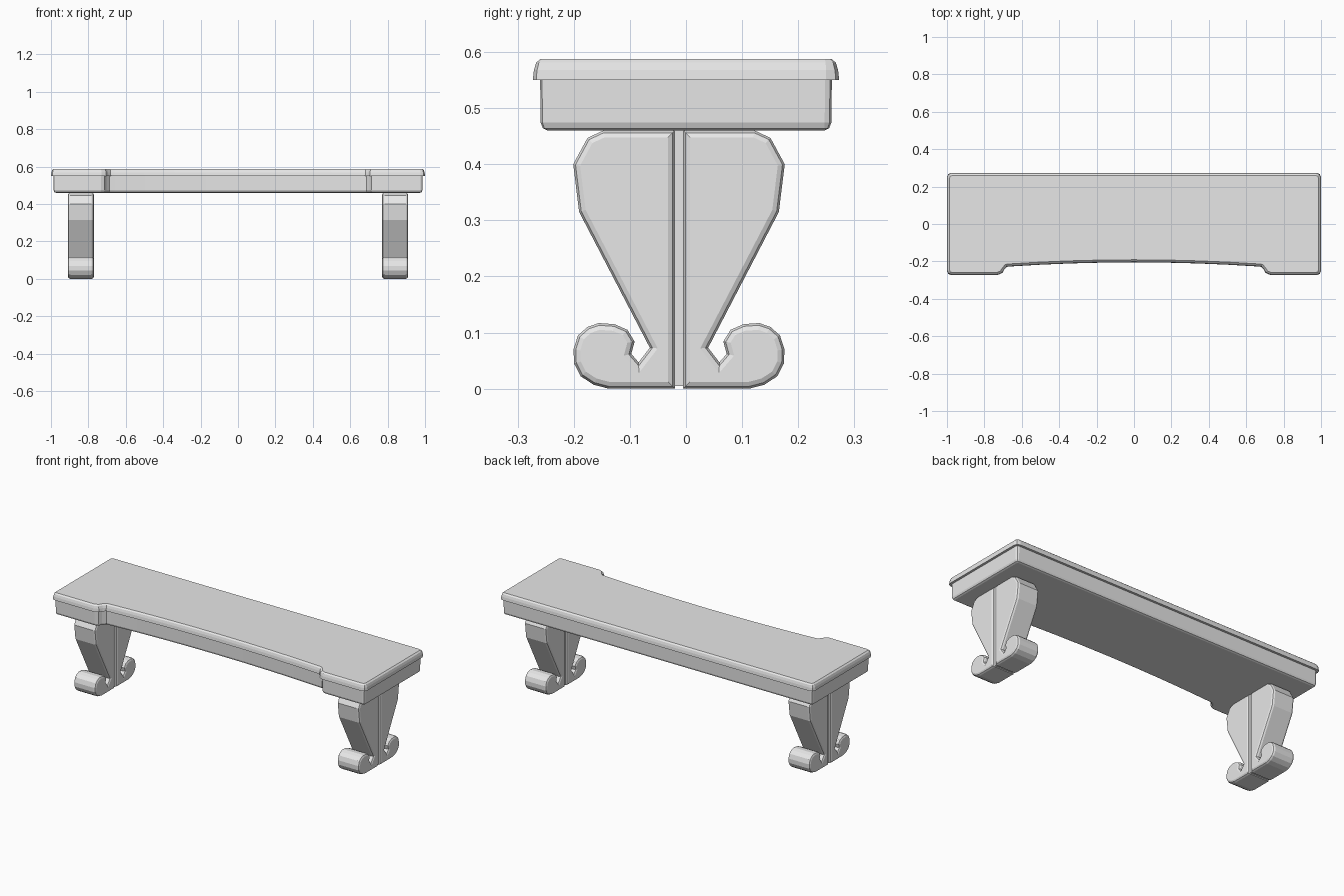
import bpy, bmesh
from mathutils import Vector

if "Cube" in bpy.data.objects:
    bpy.data.objects.remove(bpy.data.objects["Cube"], do_unlink=True)

grey = bpy.data.materials.new("plain_grey")
grey.use_nodes = True
colour = (0.8, 0.8, 0.8, 1)
grey.diffuse_color = colour
grey.node_tree.nodes["Principled BSDF"].inputs["Base Color"].default_value = colour


def inset(points, amount):
    """Move a counter-clockwise outline inward with mitred corners."""
    result = []
    for i, p in enumerate(points):
        a = (p - points[i - 1]).normalized()
        b = (points[(i + 1) % len(points)] - p).normalized()
        na, nb = Vector((-a.y, a.x)), Vector((-b.y, b.x))
        result.append(p + (na + nb) * amount / (1 + na.dot(nb)))
    return result


def loft(bm, outline, layers, place):
    """Stack inset copies of an outline and cap both ends."""
    rings = [[bm.verts.new(place(p.x, p.y, h)) for p in inset(outline, d)]
             for d, h in layers]
    n = len(outline)
    for low, high in zip(rings, rings[1:]):
        for i in range(n):
            j = (i + 1) % n
            bm.faces.new((low[i], low[j], high[j], high[i]))
    bm.faces.new(rings[0][::-1])
    bm.faces.new(rings[-1])


def finish(bm, name):
    bmesh.ops.recalc_face_normals(bm, faces=bm.faces)
    mesh = bpy.data.meshes.new(name)
    bm.to_mesh(mesh)
    bm.free()
    mesh.materials.append(grey)
    obj = bpy.data.objects.new(name, mesh)
    bpy.context.collection.objects.link(obj)


# Plan outline: shallow curved recess along the front, rounded corners
curve = [(x, -0.205 - 0.022 * (x / 0.66) ** 2) for x in (0, 0.17, 0.34, 0.5, 0.66)]
right = curve + [(0.68, -0.229), (0.693, -0.243), (0.704, -0.262), (0.73, -0.273),
                 (0.975, -0.273), (0.993, -0.267), (1, -0.25),
                 (1, 0.25), (0.993, 0.267), (0.975, 0.273)]
left = [(-x, y) for x, y in right[:0:-1]]
plan = [Vector(p) for p in right + left]

# Seat slab and the apron under it
for name, layers in (
    ("seat_slab", [(0, 0.55), (0.002, 0.568), (0.006, 0.581), (0.014, 0.588)]),
    ("seat_apron", [(0.027, 0.46), (0.018, 0.464), (0.014, 0.474), (0.013, 0.552)]),
):
    bm = bmesh.new()
    loft(bm, plan, layers, lambda x, y, h: (x, y, h))
    finish(bm, name)

# Half leg profile: scrolled foot, notch, and shield-shaped upper part
half = [Vector(p) for p in (
    (0.0075, 0), (0.125, 0), (0.152, 0.007), (0.175, 0.022), (0.187, 0.045),
    (0.188, 0.07), (0.18, 0.095), (0.163, 0.11), (0.143, 0.117), (0.115, 0.115),
    (0.092, 0.105), (0.079, 0.084), (0.085, 0.062), (0.072, 0.047),
    (0.052, 0.073), (0.178, 0.315), (0.1885, 0.4), (0.163, 0.447),
    (0.135, 0.46), (0.0075, 0.46))]
strip = [Vector(p) for p in ((-0.01, 0.005), (0.01, 0.005), (0.01, 0.46), (-0.01, 0.46))]
thick, mid_y = 0.07, -0.0125
edge = [(0.012, thick), (0.004, thick - 0.004), (0, thick - 0.013)]
leg_layers = [(d, -h) for d, h in edge] + edge[::-1]

# Each leg: two mirrored halves joined by a recessed centre strip
for name, cx in (("left_leg", 0.84), ("right_leg", -0.84)):
    bm = bmesh.new()
    for side in (-1, 1):
        loft(bm, half, leg_layers,
             lambda u, v, h: (cx + h, mid_y + side * u, v))
    loft(bm, strip, [(0, -0.058), (0, 0.058)], lambda u, v, h: (cx + h, mid_y + u, v))
    finish(bm, name)
